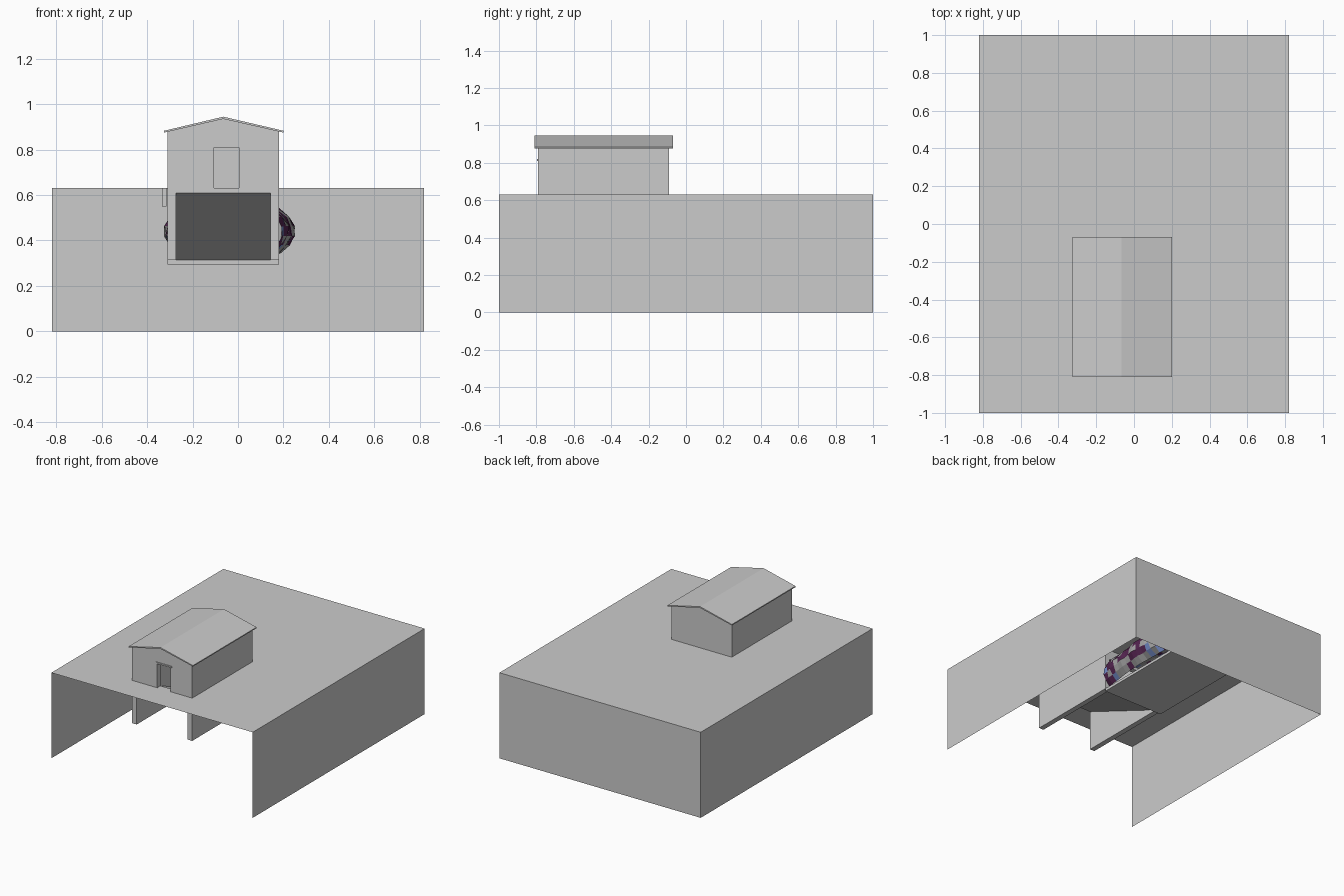
import bpy, math, random
from mathutils import Vector

if "Cube" in bpy.data.objects:
    bpy.data.objects.remove(bpy.data.objects["Cube"])

random.seed(4)


def mesh(name, verts, faces):
    me = bpy.data.meshes.new(name)
    me.from_pydata(verts, [], faces)
    me.update()
    ob = bpy.data.objects.new(name, me)
    bpy.context.collection.objects.link(ob)
    return ob


def prism(name, profile, y0, y1):
    """Extrude an (x, z) outline along y."""
    n = len(profile)
    verts = [(x, y, z) for y in (y0, y1) for x, z in profile]
    faces = [tuple(range(n)), tuple(range(2 * n - 1, n - 1, -1))]
    faces += [(i, i + n, (i + 1) % n + n, (i + 1) % n) for i in range(n)]
    return mesh(name, verts, faces)


def box(name, x0, x1, y0, y1, z0, z1):
    return prism(name, [(x0, z0), (x1, z0), (x1, z1), (x0, z1)], y0, y1)


def material(name, rgb):
    m = bpy.data.materials.new(name)
    m.diffuse_color = (*rgb, 1)
    m.use_nodes = True
    m.node_tree.nodes["Principled BSDF"].inputs["Base Color"].default_value = m.diffuse_color
    return m


W, TOP = 0.82, 0.63            # ground block half width and height
L, R, F, B = -0.31, 0.18, -0.79, -0.09   # house footprint
MID, EAVE, RIDGE, T = -0.065, 0.88, 0.94, 0.038

# ground sheet with an opening under the house
outer = [(-W, -1, TOP), (W, -1, TOP), (W, 1, TOP), (-W, 1, TOP)]
inner = [(L, F, TOP), (R, F, TOP), (R, B, TOP), (L, B, TOP)]
mesh("ground_top", outer + inner,
     [(i, (i + 1) % 4, (i + 1) % 4 + 4, i + 4) for i in range(4)])

# ground side and back walls, front and bottom open
plan = [(W, -1), (W, 1), (-W, 1), (-W, -1)]
mesh("ground_sides", [(x, y, z) for z in (0, TOP) for x, y in plan],
     [(i, i + 1, i + 5, i + 4) for i in range(3)])

# house side walls running down into the cellar
box("left_wall", L, L + T, F, B, 0.315, EAVE)
box("right_wall", R - T, R, F, B, 0.315, EAVE)

# gable walls, front with doorway, back with cellar passage
gable = [(R, EAVE), (MID, RIDGE), (L, EAVE)]
prism("front_wall", [(L, 0.61), (-0.105, 0.61), (-0.105, 0.81), (0.005, 0.81),
                     (0.005, 0.61), (R, 0.61)] + gable, F, F + T)
prism("back_wall", [(L, 0.315), (L + T, 0.315), (L + T, 0.56), (R - T, 0.56),
                    (R - T, 0.315), (R, 0.315)] + gable, B - T, B)

# doorway trim and sill
box("door_lintel", -0.115, 0.015, F - 0.006, F, 0.81, 0.82)
box("door_sill", -0.105, 0.005, F, F + T, 0.61, TOP)

# pitched roof slab
prism("roof", [(-0.325, 0.875), (MID, 0.935), (0.2, 0.875),
               (0.2, 0.883), (MID, 0.945), (-0.325, 0.883)], -0.81, -0.07)

# ramp from doorway down to the cave
mesh("cellar_ramp", [(L + T, F, 0.61), (R - T, F, 0.61),
                     (R - T, B, 0.315), (L + T, B, 0.315)], [(0, 1, 2, 3)])

# small shaft under the ground
box("side_shaft", -0.335, -0.315, -0.15, -0.12, 0.55, TOP)

# cave floor
box("cave_floor", L, R, B, 0.8, 0.295, 0.315)

# rough cave shell, an arched tube bulging outwards
seg, rows = 16, 20
verts, faces = [], []
for j in range(rows + 1):
    t = j / rows
    half = 0.235 + 0.05 * math.sin(math.pi * t)
    for i in range(seg + 1):
        a = math.radians(-40 + 260 * i / seg)
        k = 1 + random.uniform(-0.03, 0.03)
        verts.append((-0.037 + half * k * math.cos(a), B + 0.89 * t,
                      max(0.315, 0.44 + 0.15 * k * math.sin(a))))
for j in range(rows):
    for i in range(seg):
        a = j * (seg + 1) + i
        faces.append((a, a + 1, a + seg + 2, a + seg + 1))
faces.append(tuple(rows * (seg + 1) + i for i in range(seg + 1)))
cave = mesh("cave_shell", verts, faces)
for m in (material("dark_purple", (0.1, 0.02, 0.09)),
          material("stone", (0.4, 0.4, 0.4)),
          material("blue_crystal", (0.2, 0.3, 0.65))):
    cave.data.materials.append(m)
for p in cave.data.polygons:
    p.material_index = random.choices((0, 1, 2), (6, 5, 1))[0]
